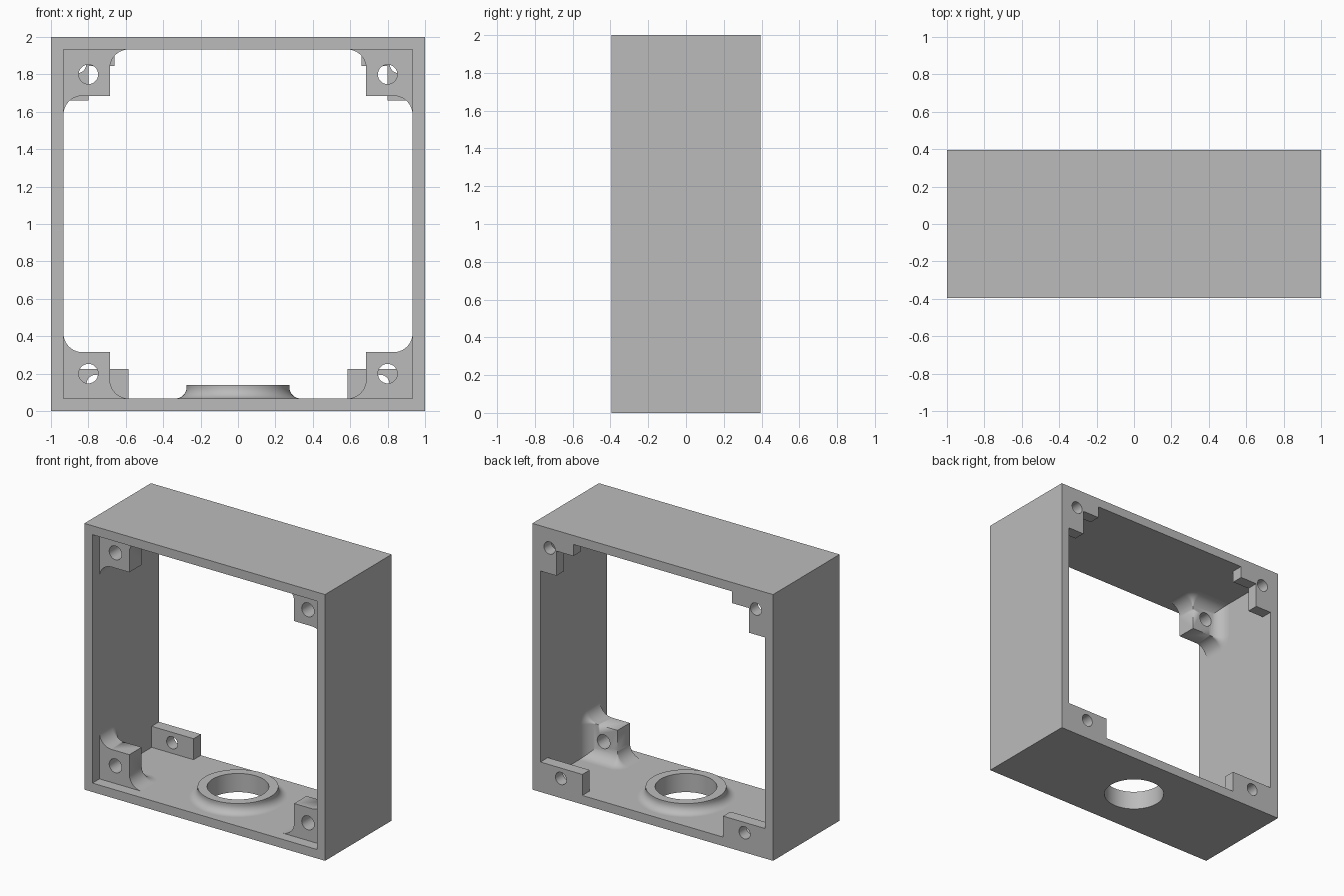
import bpy, bmesh
from math import sin, cos, pi

if "Cube" in bpy.data.objects:
    bpy.data.objects.remove(bpy.data.objects["Cube"], do_unlink=True)

HALF_Y = 0.395          # half depth of the housing
WALL = 0.067            # wall thickness
IN = 1 - WALL           # inner half width
POST = 0.248            # post size measured from the inner walls
FILLET = 0.1
POST_Y = (-0.312, -0.165)
TAB_Y = 0.308
EMBED = 0.02

grey = bpy.data.materials.new("light_grey")
grey.use_nodes = True
grey.diffuse_color = (0.5, 0.5, 0.5, 1)
grey.node_tree.nodes["Principled BSDF"].inputs["Base Color"].default_value = (0.5, 0.5, 0.5, 1)


def loft(name, rings, closed=False):
    """Skin a list of point rings; cap the ends or join last to first."""
    bm = bmesh.new()
    loops = [[bm.verts.new(p) for p in ring] for ring in rings]
    pairs = list(zip(loops, loops[1:]))
    if closed:
        pairs.append((loops[-1], loops[0]))
    else:
        bm.faces.new(loops[0])
        bm.faces.new(loops[-1])
    for a, b in pairs:
        for i in range(len(a)):
            j = (i + 1) % len(a)
            bm.faces.new((a[i], a[j], b[j], b[i]))
    bmesh.ops.remove_doubles(bm, verts=bm.verts, dist=1e-5)
    bmesh.ops.recalc_face_normals(bm, faces=bm.faces)
    mesh = bpy.data.meshes.new(name)
    bm.to_mesh(mesh)
    bm.free()
    mesh.materials.append(grey)
    obj = bpy.data.objects.new(name, mesh)
    bpy.context.collection.objects.link(obj)
    return obj


def activate(obj):
    bpy.ops.object.select_all(action='DESELECT')
    obj.select_set(True)
    bpy.context.view_layer.objects.active = obj


def combine(obj, other, operation):
    mod = obj.modifiers.new("combine", 'BOOLEAN')
    mod.operation, mod.object, mod.solver = operation, other, 'EXACT'
    activate(obj)
    bpy.ops.object.modifier_apply(modifier=mod.name)
    bpy.data.objects.remove(other, do_unlink=True)


def finish(obj):
    activate(obj)
    bpy.ops.object.shade_smooth_by_angle(angle=pi / 6)
    mod = obj.modifiers.new("even_shading", 'WEIGHTED_NORMAL')
    mod.keep_sharp = True


def prism(name, outline, y0, y1):
    return loft(name, [[(x, y, z) for x, z in outline] for y in (y0, y1)])


def circle(x, z, r, n=48):
    return [(x + r * cos(2 * pi * i / n), z + r * sin(2 * pi * i / n)) for i in range(n)]


def square(r):
    return [(-r, 1 - r), (r, 1 - r), (r, 1 + r), (-r, 1 + r)]


def corner(sx, sz, a, b):
    """Point at distances a, b from the inner side wall and inner floor or top."""
    return sx * (IN - a), 1 + sz * (IN - b)


CORNERS = [(sx, sz) for sx in (-1, 1) for sz in (-1, 1)]

# Open square housing
housing = prism("housing", square(1), -HALF_Y, HALF_Y)
combine(housing, prism("opening", square(IN), -1, 1), 'DIFFERENCE')

# Rear mounting tabs: plain at the bottom, stepped at the top
low_tab = [(-EMBED, -EMBED), (0.348, -EMBED), (0.348, 0.158), (-EMBED, 0.158)]
high_tab = [(-EMBED, -EMBED), (0.273, -EMBED), (0.273, 0.088),
            (0.133, 0.088), (0.133, 0.273), (-EMBED, 0.273)]
for sx, sz in CORNERS:
    outline, hole = (low_tab, (0.17, 0.08)) if sz < 0 else (high_tab, (0.075, 0.08))
    tab = prism("tab", [corner(sx, sz, a, b) for a, b in outline], TAB_Y, HALF_Y)
    combine(housing, tab, 'UNION')
    drill = prism("drill", circle(*corner(sx, sz, *hole), 0.046), TAB_Y - 0.1, 1)
    combine(housing, drill, 'DIFFERENCE')

# Cable hole through the floor
bore = loft("bore", [[(x, y, z) for x, y in circle(0, 0, 0.21, 64)] for z in (-0.5, 0.5)])
combine(housing, bore, 'DIFFERENCE')
finish(housing)

# Flared collar around the cable hole
R = 0.06
profile = [(0.21, WALL), (0.21, 0.14), (0.275, 0.14)]
for i in range(11):
    t = i / 10 * pi / 2
    profile.append((0.275 + R * (1 - cos(t)), WALL + R * (1 - sin(t))))
collar = loft("cable_collar",
              [[(x, y, z) for x, y in circle(0, 0, r, 64)] for r, z in profile], closed=True)
finish(collar)


def flared_block(sx, sz, on_side):
    """Corner block whose foot blends into one wall with a rounded fillet."""
    y0, y1 = POST_Y
    steps = [(-EMBED, FILLET)]
    for i in range(11):
        t = i / 10 * pi / 2
        steps.append((FILLET * (1 - cos(t)), FILLET * (1 - sin(t))))
    steps.append((POST, 0))
    rings = []
    for h, d in steps:
        arc = [(POST + d * cos(i * pi / 16), y1 + d * sin(i * pi / 16)) for i in range(9)]
        ring = [(-EMBED, y0), (POST + d, y0)] + arc + [(-EMBED, y1 + d)]
        points = []
        for u, y in ring:
            x, z = corner(sx, sz, h, u) if on_side else corner(sx, sz, u, h)
            points.append((x, y, z))
        rings.append(points)
    return loft("post", rings)


# Front screw posts
for sx, sz in CORNERS:
    post = flared_block(sx, sz, True)
    post.name = f"{'top' if sz > 0 else 'bottom'}_{'left' if sx > 0 else 'right'}_screw_post"
    combine(post, flared_block(sx, sz, False), 'UNION')
    drill = prism("drill", circle(*corner(sx, sz, 0.133, 0.133), 0.052), -1, 0.1)
    combine(post, drill, 'DIFFERENCE')
    finish(post)
